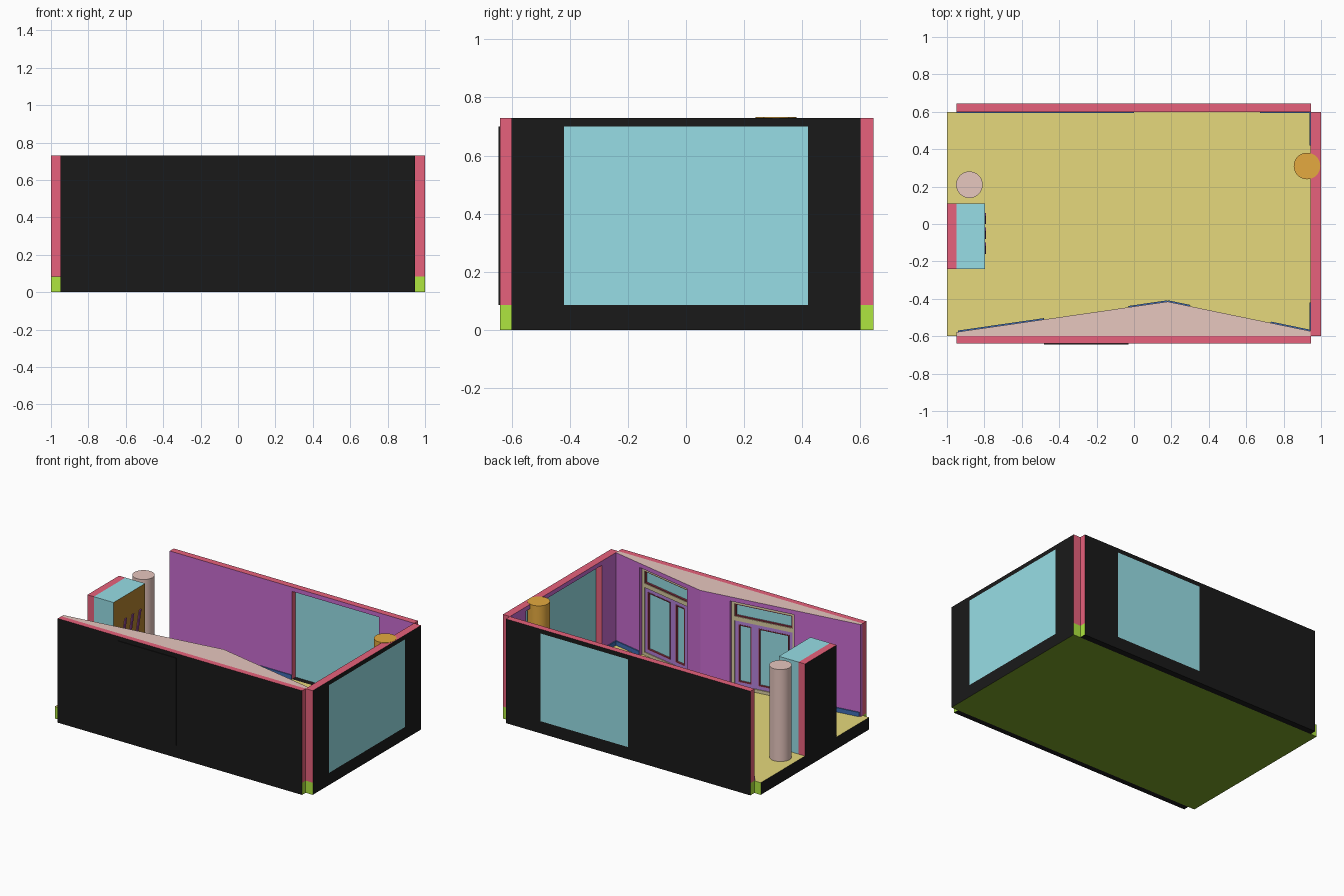
import bpy, bmesh, math
from mathutils import Matrix, Vector

if "Cube" in bpy.data.objects:
    bpy.data.objects.remove(bpy.data.objects["Cube"])

COL = dict(black=(.01, .01, .01), red=(.8, .12, .2), purple=(.58, .15, .63), lime=(.43, .79, .05),
           floor=(.79, .69, .2), green=(.2, .36, .02), glass=(.31, .73, .79), pink=(.8, .57, .52),
           orange=(.78, .4, .05), navy=(.05, .15, .45), tan=(.68, .6, .35), violet=(.45, .22, .7),
           maroon=(.35, .05, .08), brown=(.46, .23, .03), plum=(.35, .08, .35))
MATS = {}
for k, c in COL.items():
    MATS[k] = bpy.data.materials.new(k)
    MATS[k].diffuse_color = (*c, 1)

FLOOR, HEAD, TOP = .085, .70, .73


def prism(name, pts, axis, a, b, color, sides={}, bm_in=None, world=None):
    """Extrude a 2D outline along an axis; sides maps '+x' etc. to a colour."""
    bm = bmesh.new()
    put = {'x': lambda p, t: (t, *p), 'y': lambda p, t: (p[0], t, p[1]), 'z': lambda p, t: (*p, t)}[axis]
    lo = [bm.verts.new(put(p, a)) for p in pts]
    hi = [bm.verts.new(put(p, b)) for p in pts]
    bm.faces.new(lo)
    bm.faces.new(hi)
    n = len(pts)
    for i in range(n):
        bm.faces.new((lo[i], lo[(i + 1) % n], hi[(i + 1) % n], hi[i]))
    bmesh.ops.recalc_face_normals(bm, faces=bm.faces)
    me = bpy.data.meshes.new(name)
    names = [color] + sorted(set(sides.values()) - {color})
    for k in names:
        me.materials.append(MATS[k])
    for f in bm.faces:
        f.normal_update()
        i = max(range(3), key=lambda j: abs(f.normal[j]))
        key = ('+' if f.normal[i] > 0 else '-') + 'xyz'[i]
        f.material_index = names.index(sides.get(key, color))
    bm.to_mesh(me)
    bm.free()
    ob = bpy.data.objects.new(name, me)
    if world:
        ob.matrix_world = world
    bpy.context.collection.objects.link(ob)
    return ob


def box(name, x0, x1, y0, y1, z0, z1, color, sides={}, world=None):
    return prism(name, [(x0, y0), (x1, y0), (x1, y1), (x0, y1)], 'z', z0, z1, color, sides, world=world)


def arch(u0, u1, w0, w1):
    """Wall outline with an opening that starts at floor level."""
    return [(u0, FLOOR), (w0, FLOOR), (w0, HEAD), (w1, HEAD), (w1, FLOOR), (u1, FLOOR), (u1, TOP), (u0, TOP)]


# floor and footings
box('floor', -1, 1, -.6, .6, 0, FLOOR, 'floor',
    {'-z': 'green', '+y': 'lime', '-y': 'lime', '+x': 'black', '-x': 'black'})
for name, y0, y1 in (('front_footing', -.64, -.6), ('back_footing', .6, .645)):
    box(name, -.95, .945, y0, y1, 0, FLOOR, 'black', {'+x': 'lime', '-x': 'lime'})

# walls and big windows
ends = {'+x': 'red', '-x': 'red', '+z': 'red'}
box('front_wall', -.95, .945, -.64, -.6, FLOOR, TOP, 'purple', {**ends, '-y': 'black'})
box('outer_door_panel', -.48, -.03, -.645, -.64, FLOOR, HEAD, 'black')
prism('back_wall', arch(-.95, .945, 0, .675), 'y', .6, .645, 'purple',
      {'+x': 'red', '-x': 'red', '+z': 'red', '+y': 'black', '-z': 'pink'})
box('back_window', 0, .675, .638, .645, FLOOR, HEAD, 'glass')
prism('right_wall', arch(-.6, .6, -.42, .42), 'x', .945, 1, 'purple',
      {'+y': 'red', '-y': 'red', '+z': 'red', '+x': 'black', '-z': 'pink'})
box('right_window', .993, 1, -.42, .42, FLOOR, HEAD, 'glass')

# angled inner lining of the front wall, with two door niches
DEPTH = .05
APEX, WEST, EAST = Vector((.18, -.415)), Vector((-.95, -.578)), Vector((.945, -.573))


def on_slope(x):
    a, b = (WEST, APEX) if x < APEX.x else (APEX, EAST)
    return a.lerp(b, (x - a.x) / (b.x - a.x))


def niche(x0, x1):
    p, q = on_slope(x0), on_slope(x1)
    d = (q - p).normalized()
    back = Vector((d.y, -d.x)) * DEPTH
    return p, q, d, back


doors = [(-.48, -.03, False), (.30, .73, True)]
plan = [(-.95, -.6), (.945, -.6), tuple(EAST)]
for x0, x1, _ in reversed(doors):
    p, q, d, back = niche(x0, x1)
    plan += [tuple(q), tuple(q + back), tuple(p + back), tuple(p)]
    if x0 > APEX.x:
        plan.append(tuple(APEX))
plan.append(tuple(WEST))
prism('lining', plan, 'z', FLOOR, HEAD, 'purple')
prism('lining_cap', [(-.95, -.6), (.945, -.6), tuple(EAST), tuple(APEX), tuple(WEST)], 'z', HEAD, TOP,
      'purple', {'+z': 'pink'})


def ring(name, u0, u1, z0, z1, w, v0, v1, color, world):
    """Rectangular border of width w."""
    box(name + '_left', u0, u0 + w, v0, v1, z0, z1, color, world=world)
    box(name + '_right', u1 - w, u1, v0, v1, z0, z1, color, world=world)
    box(name + '_bottom', u0 + w, u1 - w, v0, v1, z0, z0 + w, color, world=world)
    box(name + '_top', u0 + w, u1 - w, v0, v1, z1 - w, z1, color, world=world)


def pane(name, u0, u1, z0, z1, world):
    ring(name + '_bead', u0, u1, z0, z1, .007, -.045, -.026, 'maroon', world)
    box(name + '_glass', u0 + .007, u1 - .007, -.046, -.038, z0 + .007, z1 - .007, 'glass', world=world)


# double doors: one wide leaf, one narrow leaf, transom light above
for n, (x0, x1, flip) in enumerate(doors, 1):
    p, q, d, back = niche(x0, x1)
    W = (q - p).length
    M = Matrix.Translation((p.x, p.y, 0)) @ Matrix.Rotation(math.atan2(d.y, d.x), 4, 'Z')
    nm = f'door{n}'
    ring(nm + '_frame', 0, W, FLOOR, HEAD, .022, -DEPTH, -.022, 'tan', M)
    box(nm + '_transom_bar', .022, W - .022, -DEPTH, -.022, .56, .59, 'tan', world=M)
    pane(nm + '_transom', .022, W - .022, .59, HEAD - .022, M)
    split = W * (.36 if flip else .64)
    for leaf, u0, u1 in (('a', .022, split), ('b', split, W - .022)):
        ring(f'{nm}_leaf_{leaf}', u0, u1, FLOOR + .022, .56, .025, -DEPTH, -.028, 'violet', M)
        pane(f'{nm}_pane_{leaf}', u0 + .025, u1 - .025, FLOOR + .047, .535, M)

# skirting boards
for n, (x0, x1) in enumerate([(-.94, -.48), (-.03, .18), (.18, .30), (.73, .94)]):
    a, b = (on_slope(x0), on_slope(x1))
    d = (b - a).normalized()
    o = Vector((-d.y, d.x)) * .007
    prism(f'front_skirting_{n}', [tuple(a), tuple(b), tuple(b + o), tuple(a + o)], 'z', FLOOR, FLOOR + .03, 'navy')
for n, (x0, x1) in enumerate([(-.95, 0), (.675, .945)]):
    box(f'back_skirting_{n}', x0, x1, .594, .6, FLOOR, FLOOR + .03, 'navy')
for n, (y0, y1) in enumerate([(-.57, -.42), (.42, .594)]):
    box(f'right_skirting_{n}', .938, .945, y0, y1, FLOOR, FLOOR + .03, 'navy')

# short left wall with cabinet block and slanted slats
box('left_wall', -1, -.95, -.24, .11, FLOOR, TOP, 'red', {'-x': 'black'})
box('cabinet', -.95, -.797, -.24, .11, FLOOR, TOP, 'glass', {'+x': 'brown'})
for n, y in enumerate((-.16, -.08, .0)):
    prism(f'slat_{n}', [(y, .40), (y + .018, .40), (y + .06, .57), (y + .042, .57)], 'x', -.797, -.79, 'plum')

# round columns
for name, x, y, top, c in (('left_column', -.88, .21, TOP, 'pink'), ('right_column', .925, .31, TOP + .002, 'orange')):
    bpy.ops.mesh.primitive_cylinder_add(vertices=40, radius=.071, depth=top - FLOOR, location=(x, y, (top + FLOOR) / 2))
    ob = bpy.context.object
    ob.name = name
    ob.data.materials.append(MATS[c])
    bpy.ops.object.shade_smooth_by_angle()

for m in bpy.data.materials:
    if m.users and not m.is_grease_pencil:
        m.use_nodes = True
        m.node_tree.nodes["Principled BSDF"].inputs["Base Color"].default_value = m.diffuse_color
